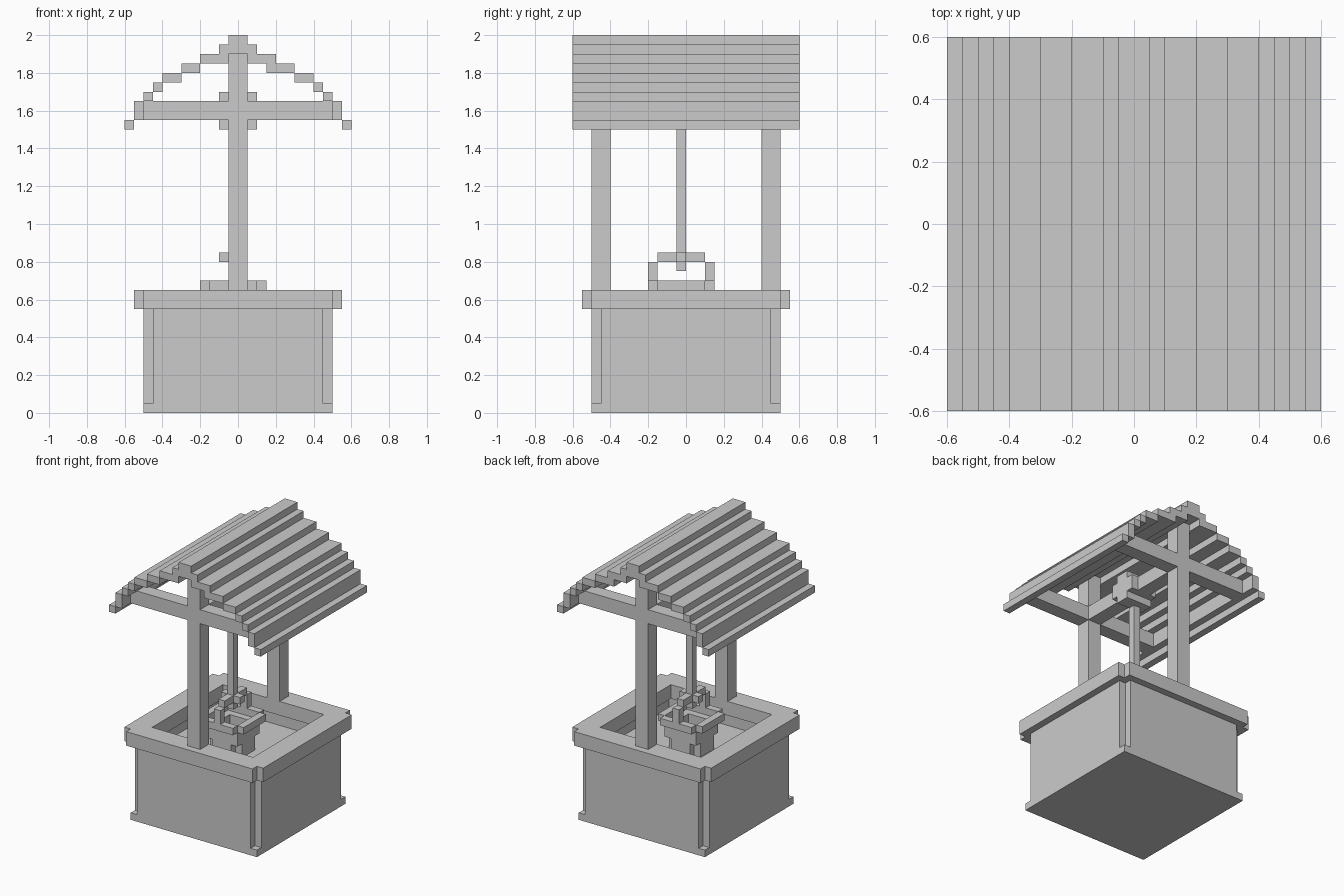
import bpy, bmesh

if "Cube" in bpy.data.objects:
    bpy.data.objects.remove(bpy.data.objects["Cube"])


def blocks(name, boxes):
    """One object made of axis-aligned blocks (x0, x1, y0, y1, z0, z1)."""
    bm = bmesh.new()
    for x0, x1, y0, y1, z0, z1 in boxes:
        for v in bmesh.ops.create_cube(bm, size=1)["verts"]:
            v.co = (x1 if v.co.x > 0 else x0,
                    y1 if v.co.y > 0 else y0,
                    z1 if v.co.z > 0 else z0)
    me = bpy.data.meshes.new(name)
    bm.to_mesh(me)
    bm.free()
    ob = bpy.data.objects.new(name, me)
    bpy.context.collection.objects.link(ob)
    return ob


def ring(inner, outer, side, z0, z1, c=0.0):
    """Square ring with notched corners, centred on x = y = c."""
    i, o, s = inner, outer, side
    parts = [(-s, s, -o, -i), (-s, s, i, o), (-o, -i, -i, i), (i, o, -i, i)]
    if s > i:  # side bars overlap the corners up to the notch
        parts += [(a, b, p, q) for a, b in ((-o, -s), (s, o))
                  for p, q in ((-s, -i), (i, s))]
    return [(a + c, b + c, p + c, q + c, z0, z1) for a, b, p, q in parts]


# well base, walls, rim and water
blocks("base_slab", [(-.5, .5, -.5, .5, 0, .05)])
blocks("well_walls", ring(.45, .5, .45, .05, .55))
blocks("well_rim", ring(.4, .55, .5, .55, .65))
blocks("water", [(-.45, .45, -.45, .45, .4, .45)])

# posts with cross beams, front and back
for name, y in (("front", -.45), ("back", .45)):
    blocks(name + "_post", [(-.05, .05, y - .05, y + .05, .65, 1.9)])
    blocks(name + "_beam", [(a, b, y - .05, y + .05, 1.55, 1.65)
                            for a, b in ((-.5, -.05), (.05, .5))])

# stepped roof slats: inner x, outer x, bottom z, top z
slats = [(.55, .6, 1.5, 1.55), (.5, .55, 1.55, 1.65), (.45, .5, 1.65, 1.7),
         (.4, .45, 1.7, 1.75), (.3, .4, 1.75, 1.8), (.2, .3, 1.8, 1.85),
         (.05, .2, 1.85, 1.9), (.05, .1, 1.9, 1.95)]
blocks("roof_left", [(-o, -i, -.6, .6, a, b) for i, o, a, b in slats])
blocks("roof_right", [(i, o, -.6, .6, a, b) for i, o, a, b in slats]
       + [(.15, .2, -.6, .6, 1.8, 1.85)])
blocks("roof_ridge", [(-.05, .05, -.6, .6, 1.9, 2)])

# axle with wound rope
blocks("axle", [(-.05, .05, -.4, .4, 1.55, 1.65)])
blocks("rope_spool", [(-.1, .1, -.05, .05, 1.5, 1.7),
                      (-.1, .1, -.1, .1, 1.55, 1.65)])

# hanging rope with knot
C = -.025
blocks("rope", [(-.05, 0, -.05, 0, .75, 1.5)])
blocks("rope_knot", [(-.1, -.05, -.05, 0, .8, .85), (0, .05, -.05, 0, .8, .85)])

# bucket: lip, body, floor and handle
blocks("bucket_lip", ring(.125, .175, .125, .65, .7, C))
blocks("bucket_body", ring(.075, .125, .075, .45, .65, C))
blocks("bucket_corners", [(x, x + .05, y, y + .05, .55, .65)
                          for x in (-.15, .05) for y in (-.15, .05)])
blocks("bucket_floor", [(-.1, .05, -.1, .05, .45, .5)])
blocks("bucket_handle", [(-.05, 0, -.2, -.15, .7, .8), (-.05, 0, .1, .15, .7, .8),
                         (-.05, 0, -.15, .1, .8, .85)])
